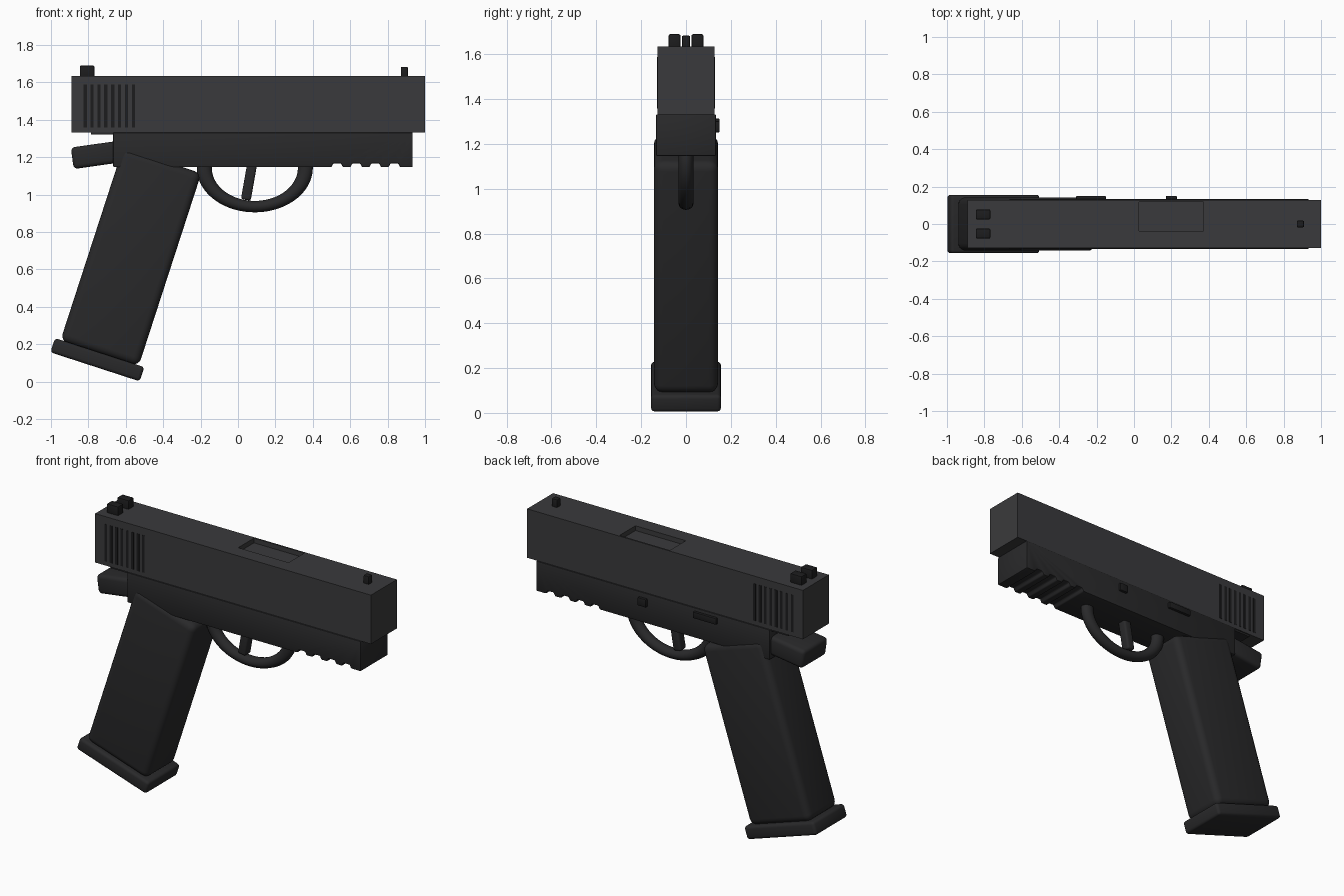
import bpy, bmesh
from math import radians, sin, cos, pi

if "Cube" in bpy.data.objects:
    bpy.data.objects.remove(bpy.data.objects["Cube"])


def material(name, v):
    m = bpy.data.materials.new(name)
    m.diffuse_color = (v, v, v * 1.06, 1)
    m.use_nodes = True
    m.node_tree.nodes["Principled BSDF"].inputs["Base Color"].default_value = m.diffuse_color
    return m


SLIDE = material("slide_grey", 0.042)
FRAME = material("frame_grey", 0.022)
DARK = material("dark_grey", 0.012)


def finish(ob, mat, bevel=0, segs=3):
    if mat:
        ob.data.materials.append(mat)
    if bevel:
        b = ob.modifiers.new("bevel", "BEVEL")
        b.width, b.segments, b.limit_method = bevel, segs, "ANGLE"
        bpy.context.view_layer.objects.active = ob
        bpy.ops.object.select_all(action="DESELECT")
        ob.select_set(True)
        bpy.ops.object.modifier_apply(modifier=b.name)
        bpy.ops.object.shade_smooth_by_angle(angle=radians(35))
    return ob


def mesh_object(name, bm):
    bmesh.ops.recalc_face_normals(bm, faces=bm.faces)
    me = bpy.data.meshes.new(name)
    bm.to_mesh(me)
    bm.free()
    ob = bpy.data.objects.new(name, me)
    bpy.context.collection.objects.link(ob)
    return ob


def box(name, loc, size, mat=None, bevel=0, tilt=0, segs=3):
    bm = bmesh.new()
    bmesh.ops.create_cube(bm, size=1)
    bmesh.ops.scale(bm, vec=size, verts=bm.verts)
    ob = mesh_object(name, bm)
    ob.location = loc
    ob.rotation_euler.y = radians(tilt)
    return finish(ob, mat, bevel, segs)


# Slide with recessed ejection port
slide = box("slide", (0.055, 0, 1.483), (1.89, 0.254, 0.303), SLIDE)
port = box("port_cutter", (0.2, 0.04, 1.655), (0.345, 0.155, 0.1))
port.hide_render = True
port.display_type = "WIRE"
cut = slide.modifiers.new("port", "BOOLEAN")
cut.object, cut.operation, cut.solver = port, "DIFFERENCE", "EXACT"
bpy.context.view_layer.objects.active = slide
bpy.ops.object.modifier_apply(modifier=cut.name)
bpy.data.objects.remove(port)

# Serration bars on both sides of the slide
for side in (-1, 1):
    for i in range(8):
        box("serration", (-0.817 + i * 0.0368, side * 0.124, 1.473),
            (0.017, 0.01, 0.23), DARK)

# Sights
for side in (-1, 1):
    box("rear_sight", (-0.807, side * 0.051, 1.655), (0.078, 0.053, 0.068), DARK, 0.006, segs=2)
box("front_sight", (0.89, 0, 1.65), (0.038, 0.036, 0.066), DARK, 0.006, segs=2)

# Frame: side profile with accessory-rail notches, extruded across y
top, low, up = 1.332, 1.146, 1.166
pts = [(-0.667, top), (-0.667, low)]
for i in range(4):
    c = 0.53 + i * 0.102
    pts += [(c - 0.031, low), (c - 0.021, up), (c + 0.021, up), (c + 0.031, low)]
pts += [(0.934, low), (0.934, top)]
bm = bmesh.new()
face = bm.faces.new([bm.verts.new((x, -0.134, z)) for x, z in pts])
ext = bmesh.ops.extrude_face_region(bm, geom=[face])
bmesh.ops.translate(bm, vec=(0, 0.268, 0),
                    verts=[g for g in ext["geom"] if isinstance(g, bmesh.types.BMVert)])
finish(mesh_object("frame", bm), FRAME, 0.006, 2)
box("rear_rail", (-0.7, 0, 1.33), (0.17, 0.24, 0.018), FRAME)

# Tail, grip and base plate
box("tail", (-0.75, 0, 1.213), (0.275, 0.24, 0.116), FRAME, 0.022, tilt=-8)
box("grip", (-0.573, 0, 0.666), (0.44, 0.286, 1.085), FRAME, 0.04, tilt=18, segs=4)
box("base_plate", (-0.752, 0, 0.117), (0.502, 0.312, 0.08), FRAME, 0.017, tilt=18)

# Trigger guard: swept half ellipse
cu = bpy.data.curves.new("trigger_guard", "CURVE")
cu.dimensions = "3D"
cu.bevel_depth, cu.bevel_resolution, cu.use_fill_caps = 0.04, 4, True
N = 40
sp = cu.splines.new("POLY")
sp.points.add(N)
for i, p in enumerate(sp.points):
    a = pi * 0.93 + pi * 1.14 * i / N
    p.co = (0.27 * cos(a), 0, 0.27 * sin(a), 1)
guard = bpy.data.objects.new("trigger_guard", cu)
bpy.context.collection.objects.link(guard)
guard.location = (0.09, 0, 1.142)
guard.scale = (1, 0.85, 0.765)
cu.materials.append(FRAME)

# Trigger
box("trigger", (0.06, 0, 1.075), (0.053, 0.06, 0.21), FRAME, 0.012, tilt=10)

# Controls on the far side
box("slide_stop", (-0.23, 0.137, 1.293), (0.16, 0.026, 0.04), DARK, 0.005, segs=2)
box("takedown_lever", (0.2, 0.137, 1.276), (0.058, 0.026, 0.05), DARK, 0.005, segs=2)
